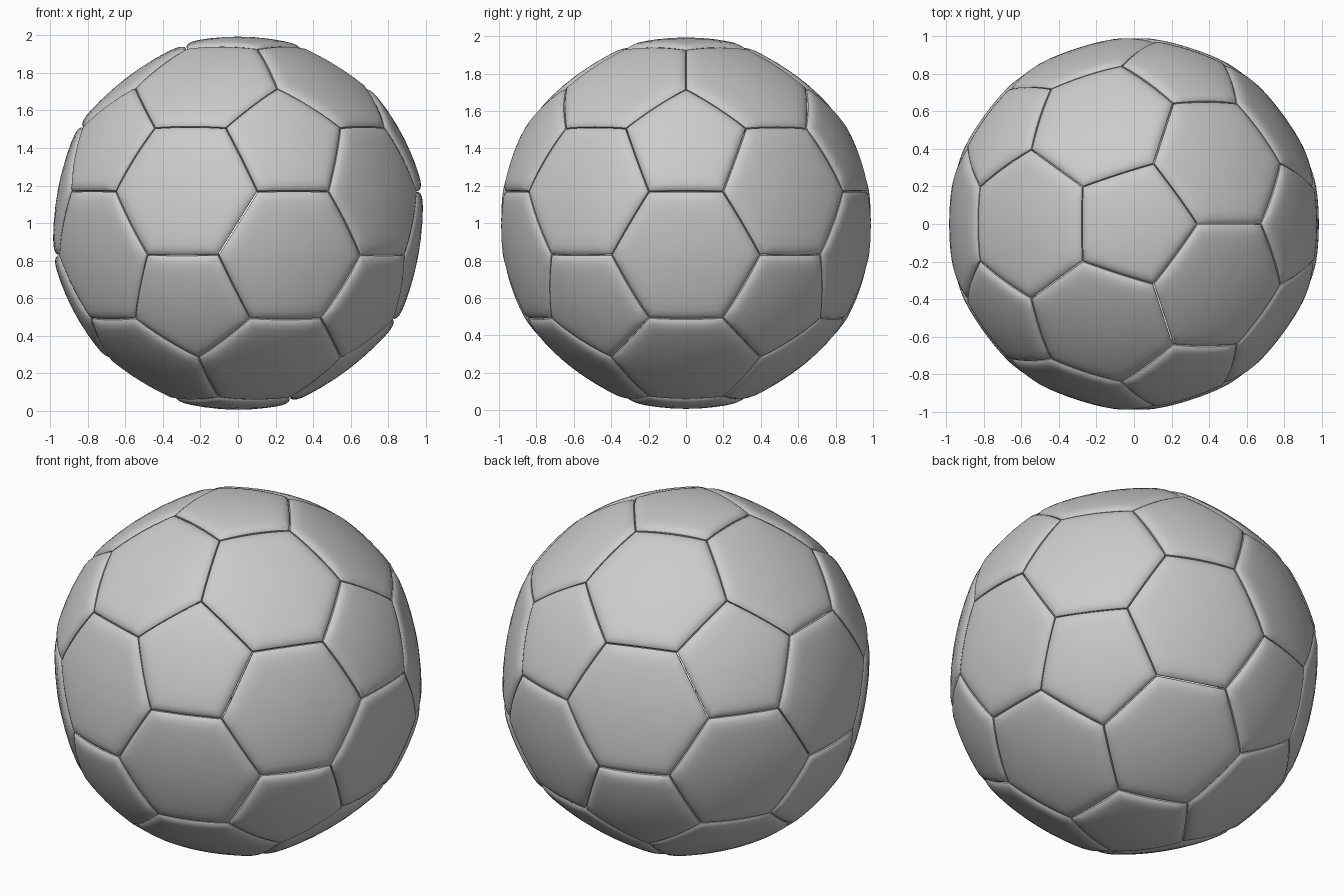
import bpy, bmesh, math
from mathutils import Vector

cube = bpy.data.objects.get("Cube")
if cube:
    bpy.data.objects.remove(cube, do_unlink=True)

RADIUS = 1.005          # sphere through the panel corners
CENTRE = Vector((0, 0, 1))
EDGE_STEPS = 6          # segments along each panel side
# Panel profile: (fraction from centre to seam, drop below the dome)
PROFILE = [(0.25, 0), (0.5, 0), (0.7, 0), (0.82, 0.001), (0.9, 0.005),
           (0.96, 0.013), (0.99, 0.022), (0.991, 0.07)]

leather = bpy.data.materials.new("grey leather")
leather.use_nodes = True
grey = (0.6, 0.6, 0.6, 1)
leather.diffuse_color = grey
leather.node_tree.nodes["Principled BSDF"].inputs["Base Color"].default_value = grey


def sort_around(points):
    """Order the corners of a panel counter-clockwise about its centre."""
    normal = sum(points, Vector()).normalized()
    u = (points[0] - normal * points[0].dot(normal)).normalized()
    v = normal.cross(u)
    return sorted(points, key=lambda p: math.atan2(p.dot(v), p.dot(u)))


def add_panel(bm, corners, roundness):
    """Domed panel made of rings, with a rounded border and a short rim."""
    corners = sort_around([c.normalized() * RADIUS for c in corners])
    middle = sum(corners, Vector()) / len(corners)
    outline = []
    for a, b in zip(corners, corners[1:] + corners[:1]):
        outline += [a.lerp(b, i / EDGE_STEPS) for i in range(EDGE_STEPS)]

    def dome(flat, drop):
        r = flat.length * (1 - roundness) + RADIUS * roundness - drop
        return bm.verts.new(flat.normalized() * r + CENTRE)

    hub = dome(middle, 0)
    rings = [[dome(middle.lerp(p, s), d) for p in outline] for s, d in PROFILE]
    n = len(outline)
    for i in range(n):
        j = (i + 1) % n
        bm.faces.new((hub, rings[0][i], rings[0][j]))
        for inner, outer in zip(rings, rings[1:]):
            bm.faces.new((inner[i], outer[i], outer[j], inner[j]))


def make_object(name, panels, roundness):
    bm = bmesh.new()
    for corners in panels:
        add_panel(bm, corners, roundness)
    mesh = bpy.data.meshes.new(name)
    bm.to_mesh(mesh)
    bm.free()
    mesh.materials.append(leather)
    obj = bpy.data.objects.new(name, mesh)
    bpy.context.collection.objects.link(obj)
    bpy.ops.object.select_all(action="DESELECT")
    obj.select_set(True)
    bpy.context.view_layer.objects.active = obj
    bpy.ops.object.shade_smooth_by_angle(angle=math.radians(40))


# Cut every corner off an icosahedron to find the panel outlines
ico = bmesh.new()
bmesh.ops.create_icosphere(ico, subdivisions=1, radius=1)
third = lambda a, b: a.co.lerp(b.co, 1 / 3)
pentagons = [[third(v, e.other_vert(v)) for e in v.link_edges] for v in ico.verts]
hexagons = [[third(a, b) for e in f.edges for a, b in (e.verts, reversed(e.verts))]
            for f in ico.faces]

make_object("pentagon_panels", pentagons, 0.8)
make_object("hexagon_panels", hexagons, 0.65)
ico.free()
